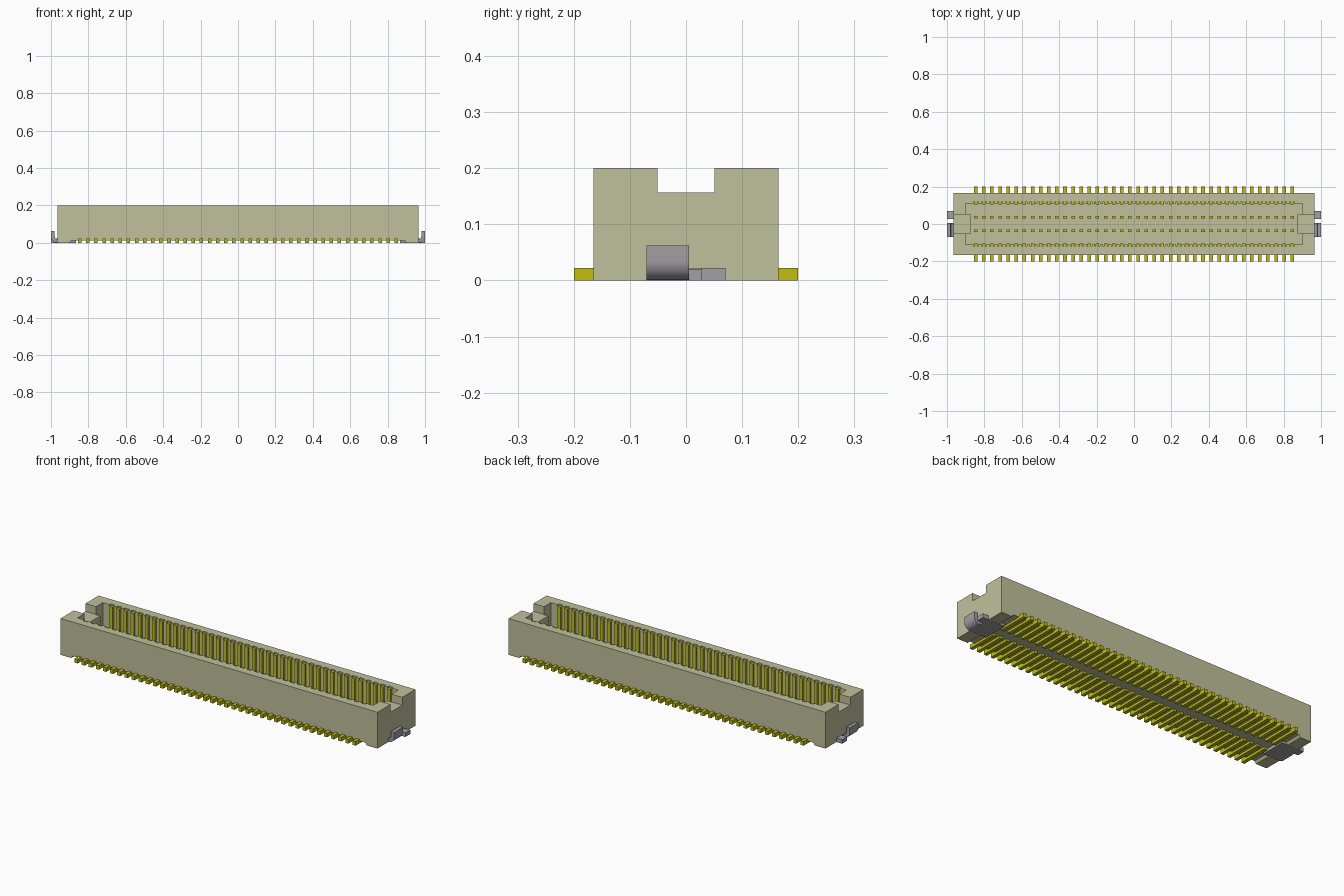
import bpy, bmesh, math
from mathutils import Matrix, Vector

cube = bpy.data.objects.get("Cube")
if cube:
    bpy.data.objects.remove(cube, do_unlink=True)


def material(name, rgb, metal=0.0):
    m = bpy.data.materials.new(name)
    m.use_nodes = True
    m.diffuse_color = (*rgb, 1)
    m.node_tree.nodes["Principled BSDF"].inputs["Base Color"].default_value = (*rgb, 1)
    return m


BEIGE = material("beige plastic", (0.53, 0.53, 0.33))
GOLD = material("gold contact", (0.53, 0.52, 0.005))
GREY = material("grey metal", (0.36, 0.35, 0.37))


def add_box(bm, x0, x1, y0, y1, z0, z1):
    size = Matrix.Diagonal((x1 - x0, y1 - y0, z1 - z0, 1))
    centre = Matrix.Translation(((x0 + x1) / 2, (y0 + y1) / 2, (z0 + z1) / 2))
    bmesh.ops.create_cube(bm, size=1, matrix=centre @ size)


def add_prism(bm, points, y0, y1):
    """Extrude an x-z outline along y."""
    face = bm.faces.new([bm.verts.new((x, y0, z)) for x, z in points])
    ext = bmesh.ops.extrude_face_region(bm, geom=[face])
    verts = [v for v in ext["geom"] if isinstance(v, bmesh.types.BMVert)]
    bmesh.ops.translate(bm, verts=verts, vec=Vector((0, y1 - y0, 0)))


def finish(bm, name, mat):
    bmesh.ops.recalc_face_normals(bm, faces=bm.faces[:])
    mesh = bpy.data.meshes.new(name)
    bm.to_mesh(mesh)
    bm.free()
    ob = bpy.data.objects.new(name, mesh)
    bpy.context.collection.objects.link(ob)
    mesh.materials.append(mat)
    return ob


def boolean(target, bm, operation):
    tool = finish(bm, "cutter", BEIGE)
    tool.hide_render = True
    mod = target.modifiers.new("shape", "BOOLEAN")
    mod.operation, mod.object, mod.solver = operation, tool, "EXACT"
    bpy.context.view_layer.objects.active = target
    bpy.ops.object.modifier_apply(modifier=mod.name)
    bpy.data.objects.remove(tool, do_unlink=True)


PINS, PITCH, FLOOR = 40, 0.0434, 0.045
pin_xs = [(i - (PINS - 1) / 2) * PITCH for i in range(PINS)]

# Housing: side profile with feet at both ends
half = [(0.965, 0.2), (0.965, 0.0), (0.9, 0.0), (0.89, 0.013)]
bm = bmesh.new()
add_prism(bm, half + [(-x, z) for x, z in reversed(half)], -0.165, 0.165)
housing = finish(bm, "housing", BEIGE)

# Long mating cavity
bm = bmesh.new()
add_box(bm, -0.9, 0.9, -0.11, 0.11, FLOOR, 0.3)
boolean(housing, bm, "DIFFERENCE")

# Ledges inside the cavity ends
bm = bmesh.new()
for s in (-1, 1):
    xs = sorted((s * 0.873, s * 0.93))
    add_box(bm, *xs, -0.05, 0.05, 0.03, 0.18)
boolean(housing, bm, "UNION")

# Key notches in the end walls and clip channels below
bm = bmesh.new()
for s in (-1, 1):
    xs = sorted((s * 0.86, s * 1.1))
    add_box(bm, *xs, -0.0505, 0.0505, 0.157, 0.3)
    add_box(bm, *xs, -0.07, 0.07, -0.1, 0.021)
boolean(housing, bm, "DIFFERENCE")

# Contact slots in the cavity walls
bm = bmesh.new()
for x in pin_xs:
    for s in (-1, 1):
        ys = sorted((s * 0.1, s * 0.121))
        add_box(bm, x - 0.013, x + 0.013, *ys, FLOOR + 0.002, 0.3)
boolean(housing, bm, "DIFFERENCE")

# Contacts: solder leg, tall wall blade and short inner post
for s, name in ((-1, "front_contacts"), (1, "back_contacts")):
    bm = bmesh.new()
    for x in pin_xs:
        for y0, y1, z0, z1 in ((0.03, 0.2, 0.0, 0.022),
                               (0.103, 0.119, 0.022, 0.194),
                               (0.03, 0.042, 0.022, 0.07)):
            ys = sorted((s * y0, s * y1))
            add_box(bm, x - 0.0095, x + 0.0095, *ys, z0, z1)
    finish(bm, name, GOLD)


# Hold-down clips: base plate, solder tab and curved upright
def arc(radius):
    return [(0.965 + radius * math.sin(a), 0.035 - radius * math.cos(a))
            for a in (math.pi / 2 * i / 8 for i in range(9))]


for s, name in ((1, "left_clip"), (-1, "right_clip")):
    bm = bmesh.new()
    add_box(bm, 0.865, 0.966, -0.069, 0.069, 0.0, 0.0205)
    add_box(bm, 0.95, 1.0, 0.027, 0.07, 0.0, 0.022)
    add_prism(bm, arc(0.035) + [(1.0, 0.062), (0.98, 0.062)] + arc(0.015)[::-1],
              -0.07, 0.005)
    bmesh.ops.scale(bm, verts=bm.verts[:], vec=Vector((s, 1, 1)))
    ob = finish(bm, name, GREY)
    bpy.ops.object.select_all(action="DESELECT")
    ob.select_set(True)
    bpy.context.view_layer.objects.active = ob
    bpy.ops.object.shade_smooth_by_angle(angle=math.radians(30))
